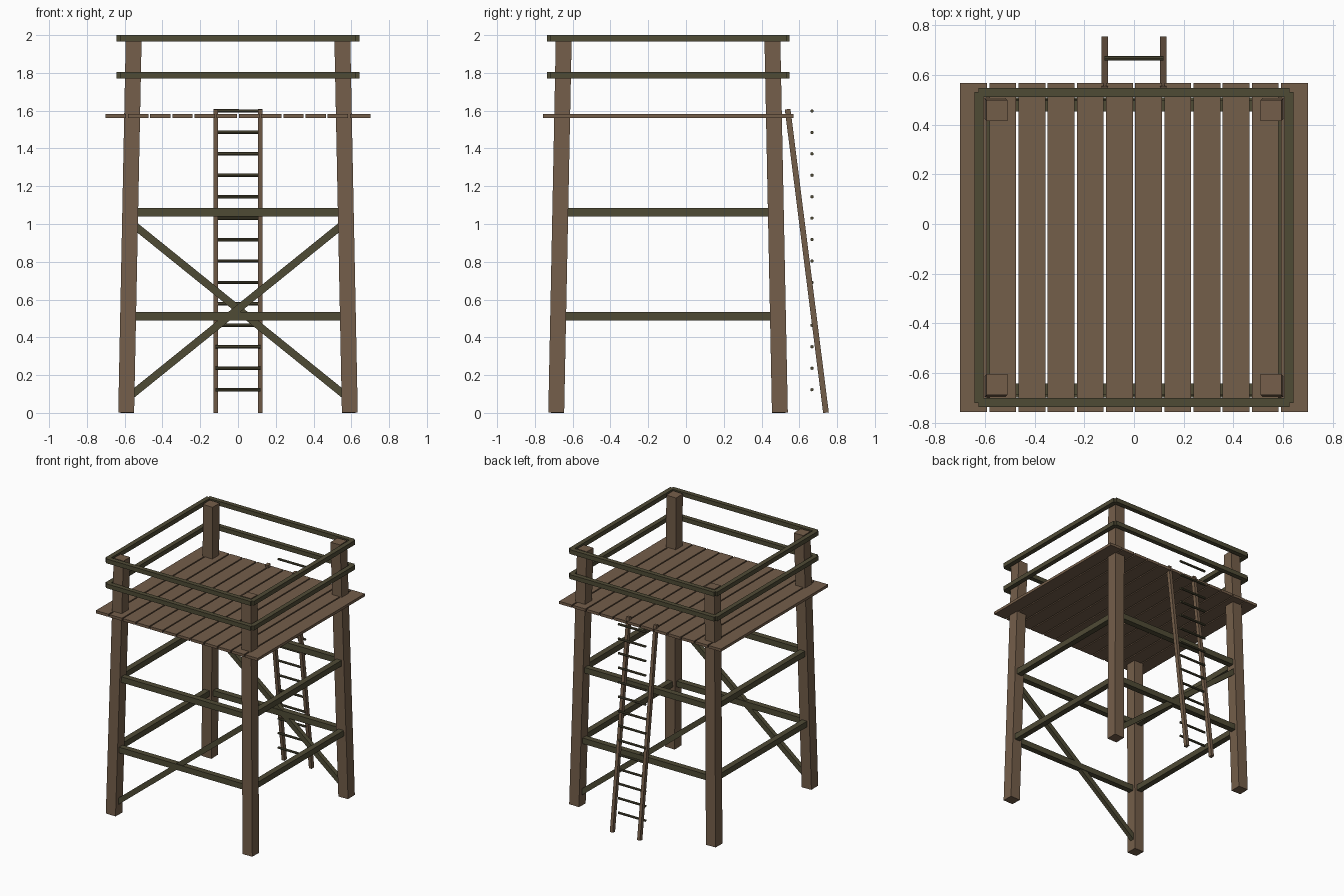
import bpy
import bmesh
from mathutils import Vector, Matrix

if "Cube" in bpy.data.objects:
    bpy.data.objects.remove(bpy.data.objects["Cube"], do_unlink=True)


def make_material(name, rgb):
    mat = bpy.data.materials.new(name)
    mat.use_nodes = True
    colour = (*rgb, 1.0)
    mat.diffuse_color = colour
    bsdf = mat.node_tree.nodes["Principled BSDF"]
    bsdf.inputs["Base Color"].default_value = colour
    bsdf.inputs["Roughness"].default_value = 0.9
    return mat


BROWN = make_material("brown wood", (0.175, 0.112, 0.068))
DARK = make_material("dark olive wood", (0.078, 0.070, 0.036))

CY = -0.095          # depth of the tower centre
SIDES = (-1, 1)


def finish(name, bm, mat):
    mesh = bpy.data.meshes.new(name)
    bm.to_mesh(mesh)
    bm.free()
    mesh.materials.append(mat)
    obj = bpy.data.objects.new(name, mesh)
    bpy.context.collection.objects.link(obj)
    return obj


def timber(name, start, end, section, mat):
    """Square-cut timber from start to end; section is the size across
    the two remaining axes, in x, y, z order."""
    a, b = Vector(start), Vector(end)
    run = b - a
    axis = max(range(3), key=lambda i: abs(run[i]))
    if run[axis] < 0:
        run = -run
    size = list(section)
    size.insert(axis, run.length)
    unit = Vector([float(i == axis) for i in range(3)])
    turn = unit.rotation_difference(run).to_matrix().to_4x4()
    bm = bmesh.new()
    place = Matrix.Translation((a + b) / 2) @ turn @ Matrix.Diagonal((*size, 1))
    bmesh.ops.create_cube(bm, size=1, matrix=place)
    return finish(name, bm, mat)


def leg_offset(z):
    """Distance of a leg's centre line from the tower axis at height z."""
    return 0.592 - 0.02 * z


def side_name(s, low, high):
    return low if s < 0 else high


# Four legs leaning inwards
for sx in SIDES:
    for sy in SIDES:
        lo, hi = leg_offset(0), leg_offset(2)
        name = f"{side_name(sy, 'front', 'back')}_{side_name(sx, 'right', 'left')}_leg"
        timber(name, (sx * lo, CY + sy * lo, 0.001), (sx * hi, CY + sy * hi, 1.995),
               (0.084, 0.084), BROWN)

# Two levels of cross beams between the legs
for level, z in (("lower", 0.512), ("upper", 1.062)):
    d = leg_offset(z)
    for s in SIDES:
        timber(f"{level}_{side_name(s, 'front', 'back')}_beam",
               (-d, CY + s * d, z), (d, CY + s * d, z), (0.045, 0.045), DARK)
        timber(f"{level}_{side_name(s, 'right', 'left')}_beam",
               (s * d, CY - d, z), (s * d, CY + d, z), (0.045, 0.045), DARK)

# One diagonal brace on the front and one on the back, opposite ways
for s in SIDES:
    d = leg_offset(0.55)
    y = CY + s * d
    timber(f"{side_name(s, 'front', 'back')}_brace",
           (s * 0.57, y, 0.09), (-s * 0.57, y, 1.01), (0.035, 0.04), DARK)

# Deck planks
COUNT, PITCH = 12, 0.1175
for i in range(COUNT):
    x = (i - (COUNT - 1) / 2) * PITCH
    timber(f"deck_plank_{i + 1}", (x, CY - 0.663, 1.573), (x, CY + 0.663, 1.573),
           (0.108, 0.021), BROWN)

# Guard rails outside the legs
for level, z in (("middle", 1.788), ("top", 1.983)):
    for s in SIDES:
        d, half = s * 0.624, 0.626
        timber(f"{level}_{side_name(s, 'front', 'back')}_rail",
               (-half, CY + d, z), (half, CY + d, z), (0.036, 0.034), DARK)
        timber(f"{level}_{side_name(s, 'right', 'left')}_rail",
               (d, CY - half, z), (d, CY + half, z), (0.036, 0.034), DARK)

# Leaning ladder stiles
for s in SIDES:
    timber(f"ladder_{side_name(s, 'right', 'left')}_stile",
           (s * 0.118, 0.741, 0.001), (s * 0.118, 0.538, 1.608), (0.025, 0.03), BROWN)

# Round rungs, stacked in one upright row
for i in range(14):
    bm = bmesh.new()
    place = Matrix.Translation((0, 0.667, 0.123 + i * 0.1135)) @ Matrix.Rotation(1.5708, 4, "Y")
    bmesh.ops.create_cone(bm, cap_ends=True, segments=8, radius1=0.009, radius2=0.009,
                          depth=0.236, matrix=place)
    finish(f"ladder_rung_{i + 1}", bm, DARK)
